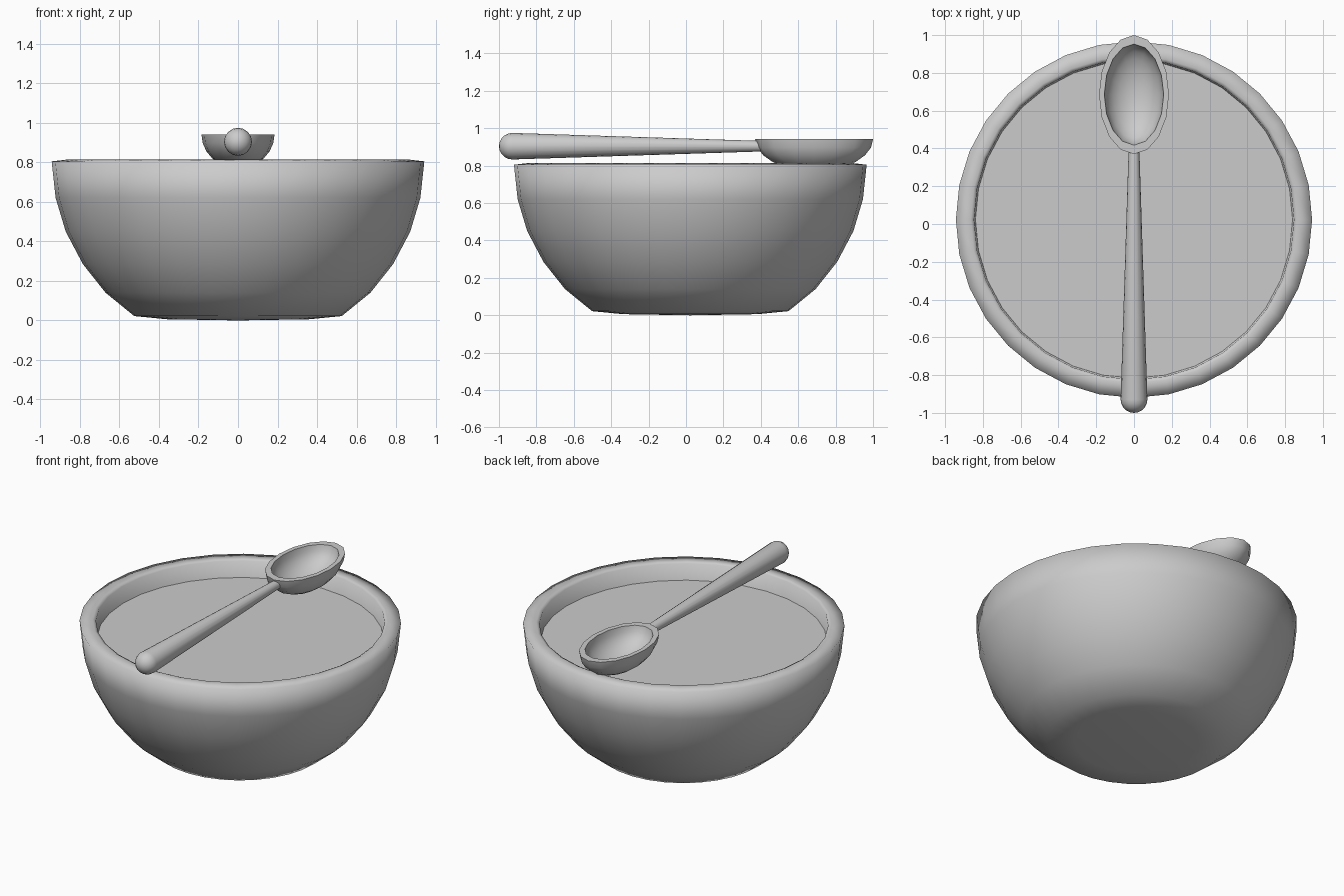
import bpy, bmesh
from math import sin, cos, pi, radians

if "Cube" in bpy.data.objects:
    bpy.data.objects.remove(bpy.data.objects["Cube"])


def lathe(name, profile, sides, scale=(1, 1), center=(0, 0, 0), axis='Z', smooth=180):
    """Revolve (radius, height) points; radius 0 closes to a pole."""
    bm = bmesh.new()
    rings = []
    for r, h in profile:
        n = 1 if r == 0 else sides
        ring = []
        for i in range(n):
            a = 2 * pi * i / sides
            u, v = r * cos(a) * scale[0], r * sin(a) * scale[1]
            p = (u, v, h) if axis == 'Z' else (u, h, -v)
            ring.append(bm.verts.new([p[k] + center[k] for k in range(3)]))
        rings.append(ring)
    for a, b in zip(rings, rings[1:]):
        for i in range(sides):
            j = (i + 1) % sides
            if len(a) == 1:
                bm.faces.new((a[0], b[j], b[i]))
            elif len(b) == 1:
                bm.faces.new((a[i], a[j], b[0]))
            else:
                bm.faces.new((a[i], a[j], b[j], b[i]))
    bmesh.ops.recalc_face_normals(bm, faces=bm.faces)
    mesh = bpy.data.meshes.new(name)
    bm.to_mesh(mesh)
    bm.free()
    obj = bpy.data.objects.new(name, mesh)
    bpy.context.collection.objects.link(obj)
    bpy.ops.object.select_all(action='DESELECT')
    obj.select_set(True)
    bpy.context.view_layer.objects.active = obj
    bpy.ops.object.shade_smooth_by_angle(angle=radians(smooth))
    return obj


BOWL_Y = 0.023

# Bowl: outer wall, rounded rim, inner wall
lathe("bowl", [(0, 0), (0.36, 0.006), (0.525, 0.022), (0.67, 0.14), (0.785, 0.285),
               (0.872, 0.45), (0.923, 0.62), (0.943, 0.805), (0.865, 0.814),
               (0.847, 0.805), (0.835, 0.64), (0.78, 0.48), (0.70, 0.33),
               (0.60, 0.21), (0.48, 0.12), (0, 0.10)],
      32, center=(0, BOWL_Y, 0))

# Soup surface
soup = [(0.842, 0.70), (0, 0.70)]
lathe("soup", soup, 32, center=(0, BOWL_Y, 0))

# Spoon head: half ellipsoid shell with a hollow
N = 6
outer = [(sin(i * pi / 2 / N), -0.172 * cos(i * pi / 2 / N)) for i in range(N + 1)]
inner = [(0.85 * sin(i * pi / 2 / N), -0.142 * cos(i * pi / 2 / N)) for i in range(N, -1, -1)]
outer[0], inner[-1] = (0, -0.172), (0, -0.142)
lathe("spoon_head", outer + inner, 16, scale=(0.185, 0.315), center=(0, 0.685, 0.942), smooth=60)

# Spoon handle: tapered rod with a round end
R = 0.071
end = [(R * sin(i * pi / 10), -0.929 - R * cos(i * pi / 10)) for i in range(1, 6)]
lathe("spoon_handle", [(0, -1.0)] + end + [(0.028, 0.41), (0, 0.41)],
      16, center=(0, 0, 0.904), axis='Y', smooth=60)
